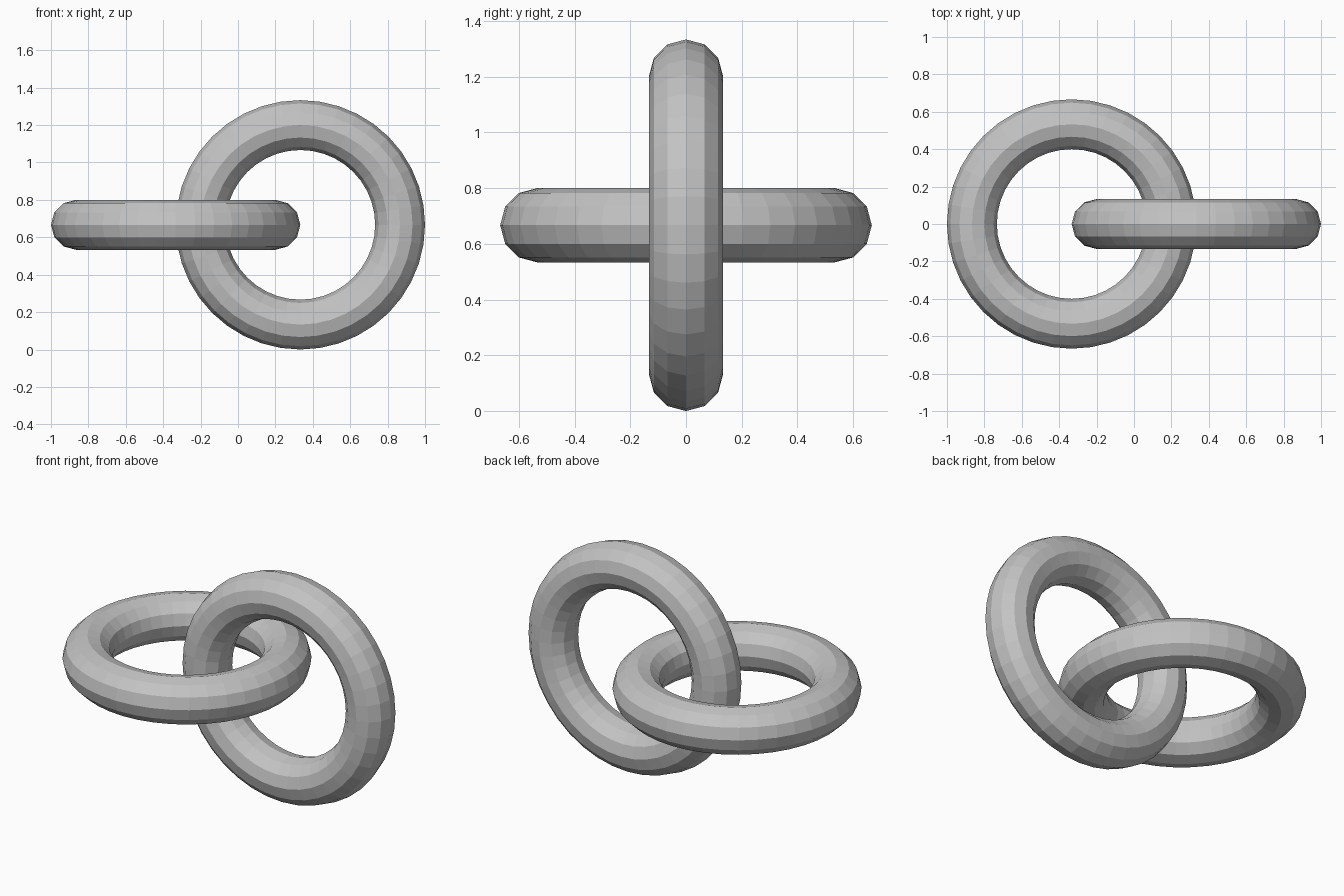
import bpy
from math import radians

cube = bpy.data.objects.get("Cube")
if cube:
    bpy.data.objects.remove(cube, do_unlink=True)

MAJOR, MINOR = 0.5333, 0.1333
OFFSET = 0.3333                # ring centres sit either side of the middle
HEIGHT = MAJOR + MINOR

# One plain grey for both links
grey = bpy.data.materials.new("plain_grey")
grey.use_nodes = True
colour = (0.55, 0.55, 0.55, 1)
grey.diffuse_color = colour
grey.node_tree.nodes["Principled BSDF"].inputs["Base Color"].default_value = colour


def ring(name, x, tilt):
    bpy.ops.mesh.primitive_torus_add(
        major_radius=MAJOR, minor_radius=MINOR,
        major_segments=40, minor_segments=12,
        location=(x, 0, HEIGHT), rotation=(radians(tilt), 0, 0))
    obj = bpy.context.object
    obj.name = name
    obj.data.name = name
    obj.data.materials.append(grey)
    bpy.ops.object.shade_flat()
    return obj


# Flat-lying link and upright link, passing through each other
ring("horizontal_ring", -OFFSET, 0)
ring("vertical_ring", OFFSET, 90)
